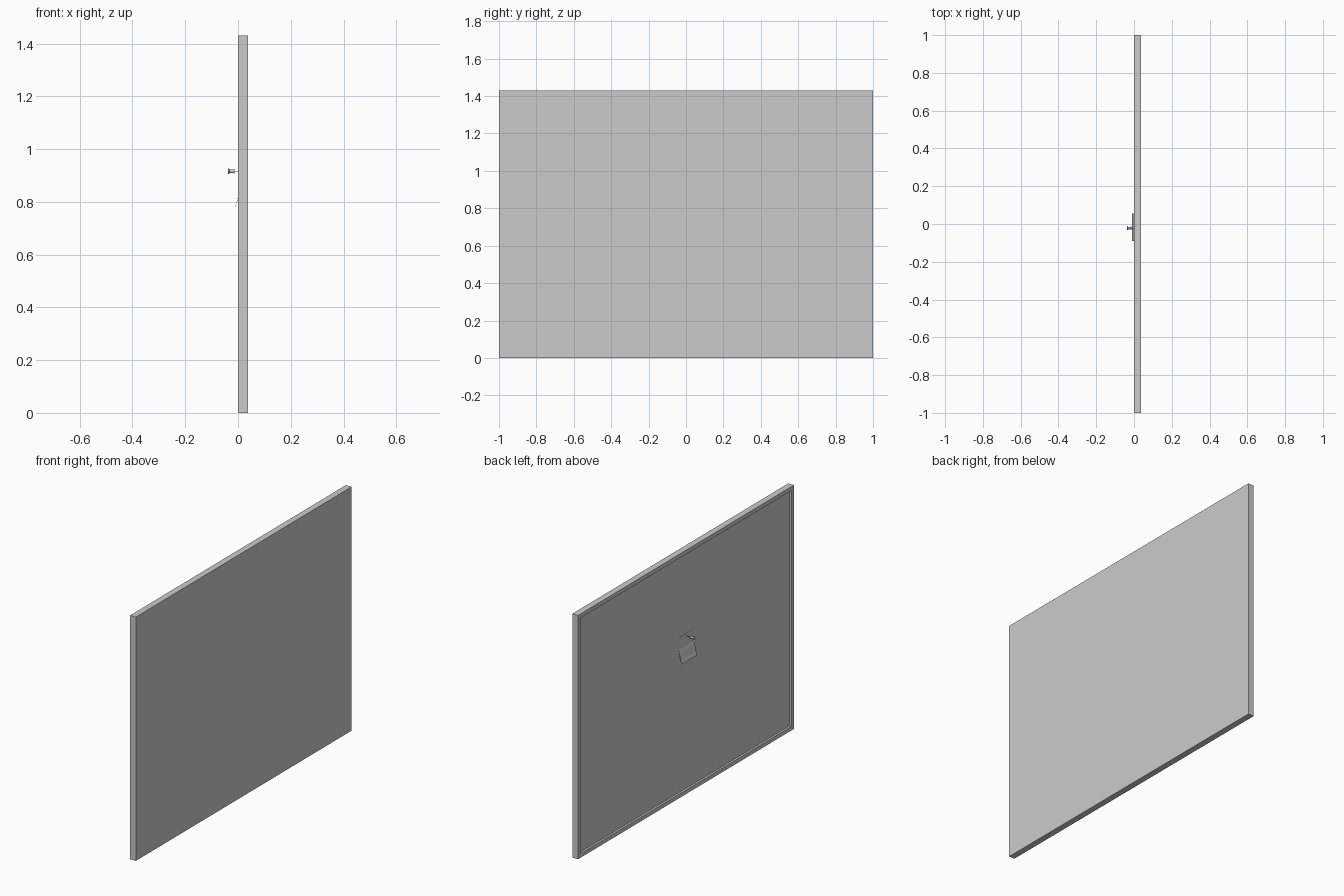
import bpy, bmesh, math
from mathutils import Matrix

if "Cube" in bpy.data.objects:
    bpy.data.objects.remove(bpy.data.objects["Cube"])

DEPTH, HEIGHT, RIM, RECESS = 0.037, 1.43, 0.034, 0.012


def make_object(name, bm):
    bmesh.ops.recalc_face_normals(bm, faces=bm.faces)
    mesh = bpy.data.meshes.new(name)
    bm.to_mesh(mesh)
    bm.free()
    obj = bpy.data.objects.new(name, mesh)
    bpy.context.collection.objects.link(obj)
    return obj


# Notice board: a slab whose -x face is inset and pushed in to leave a rim
bm = bmesh.new()
bmesh.ops.create_cube(bm, size=1, matrix=Matrix.Translation((DEPTH / 2, 0, HEIGHT / 2))
                      @ Matrix.Diagonal((DEPTH, 2, HEIGHT, 1)))
bm.normal_update()
face = min(bm.faces, key=lambda f: f.calc_center_median().x)
bmesh.ops.inset_region(bm, faces=[face], thickness=RIM)
inner = bmesh.ops.extrude_discrete_faces(bm, faces=[face])["faces"][0]
bmesh.ops.translate(bm, verts=inner.verts, vec=(RECESS, 0, 0))
make_object("notice_board", bm)

# Paper note: a thin sheet lying on the board with its lower edge curling out
profile = [(0.0105, 0.933), (0.0105, 0.862), (0.006, 0.845), (0.001, 0.822),
           (-0.003, 0.803), (-0.009, 0.783)]
bm = bmesh.new()
rows = [[bm.verts.new((x, y, z)) for y in (-0.09, 0.055)] for x, z in profile]
for a, b in zip(rows, rows[1:]):
    bm.faces.new((a[0], a[1], b[1], b[0]))
note = make_object("paper_note", bm)
thick = note.modifiers.new("thickness", "SOLIDIFY")
thick.thickness = 0.001
thick.offset = 0

# Push pin: profile of (distance along x, radius) turned round the x axis
pin = [(-0.0375, 0), (-0.0375, 0.0105), (-0.034, 0.0105), (-0.032, 0.0065),
       (-0.018, 0.0065), (-0.0165, 0.009), (-0.0135, 0.009), (-0.0135, 0.0015),
       (0.014, 0.0015), (0.014, 0)]
bm = bmesh.new()
verts = [bm.verts.new((x, r, 0)) for x, r in pin]
edges = [bm.edges.new(p) for p in zip(verts, verts[1:])]
bmesh.ops.spin(bm, geom=verts + edges, cent=(0, 0, 0), axis=(1, 0, 0),
               angle=2 * math.pi, steps=16, use_merge=True)
bmesh.ops.remove_doubles(bm, verts=bm.verts, dist=0.0001)
push_pin = make_object("push_pin", bm)
push_pin.location = (0, -0.022, 0.916)
bpy.context.view_layer.objects.active = push_pin
push_pin.select_set(True)
bpy.ops.object.shade_smooth_by_angle(angle=math.radians(35))
